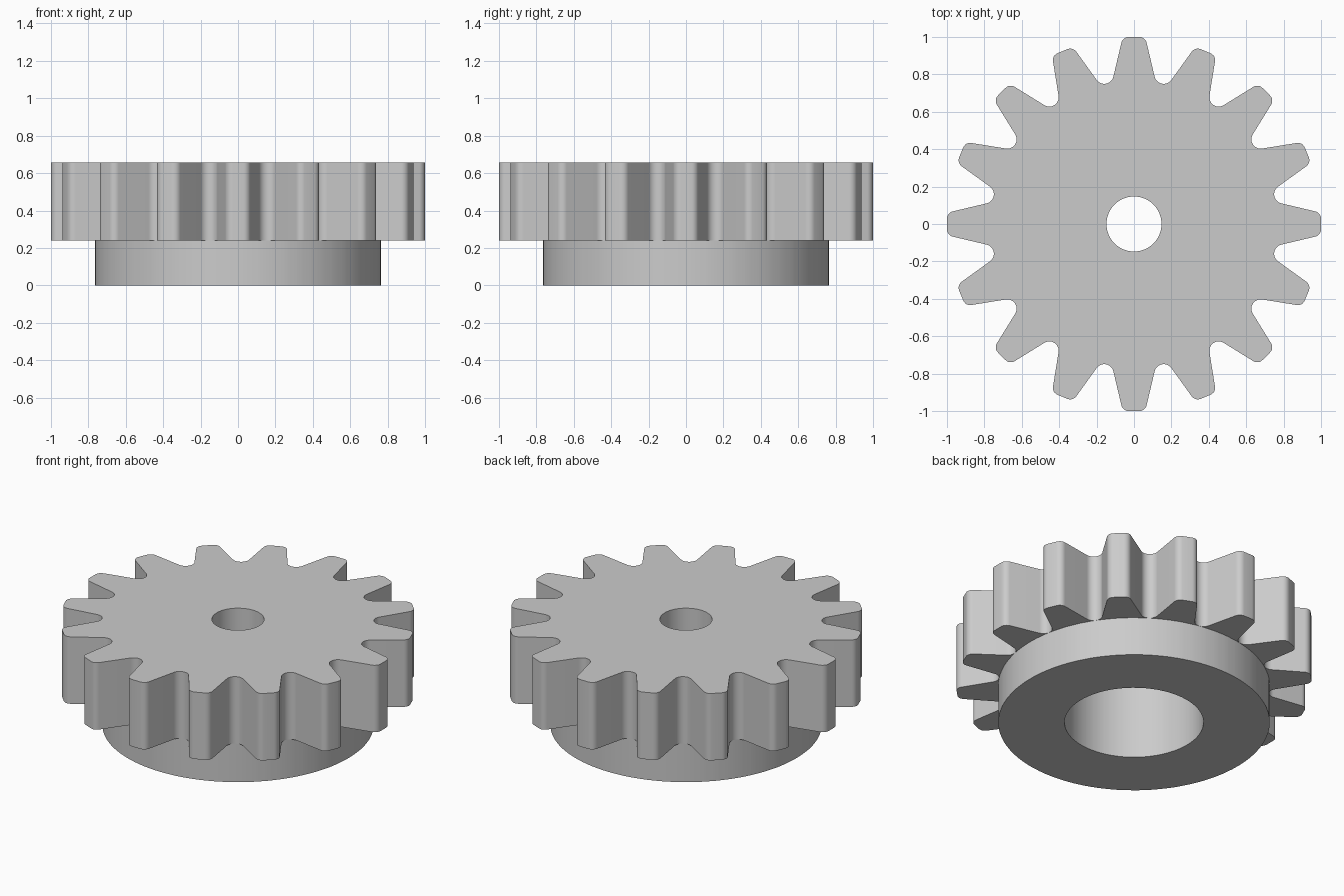
import bpy
import bmesh
from math import atan2, cos, hypot, pi, radians, sin

if "Cube" in bpy.data.objects:
    bpy.data.objects.remove(bpy.data.objects["Cube"], do_unlink=True)

TEETH = 16
PITCH = 2 * pi / TEETH
SLOPE = 0.24            # widening of a tooth towards its root
LEAN = atan2(SLOPE, 1)  # tilt of the flank normal from the tangent
HUB_Z, FLOOR_Z, TOP_Z = 0.24, 0.49, 0.656
HUB_R, RECESS_R, BORE_R = 0.764, 0.391, 0.147

grey = bpy.data.materials.new("plain grey")
grey.use_nodes = True
colour = (0.6, 0.6, 0.6, 1)
grey.diffuse_color = colour
grey.node_tree.nodes["Principled BSDF"].inputs["Base Color"].default_value = colour


def arc(cx, cy, r, start, end, steps):
    """Points along an arc, both ends included."""
    span = (end - start) / steps
    return [(cx + r * cos(start + span * i), cy + r * sin(start + span * i))
            for i in range(steps + 1)]


def tooth_half():
    """Half a tooth pointing along +x, from the tip to the middle of the valley."""
    tip_r, root_r = 0.04, 0.05
    tip_x = 1 - tip_r
    tip_y = 0.072 + SLOPE * (0.95 - tip_x) - tip_r * hypot(1, SLOPE)
    tip = arc(tip_x, tip_y, tip_r, 0, pi / 2 - LEAN, 6)
    valley = HUB_R + 0.001 + root_r
    root = arc(valley * cos(PITCH / 2), valley * sin(PITCH / 2), root_r,
               3 * pi / 2 - LEAN, pi + PITCH / 2, 7)
    return tip + root


# Whole outline as polar points: mirrored half teeth, repeated round the wheel
half = [(hypot(x, y), atan2(y, x)) for x, y in tooth_half()]
tooth = [(r, -a) for r, a in reversed(half[:-1])] + half
outline = [(r, a + PITCH * k) for k in range(TEETH) for r, a in tooth]


def ring(z, radius=None):
    """Circle at height z, or the toothed outline when no radius is given."""
    return [((radius or r) * cos(a), (radius or r) * sin(a), z) for r, a in outline]


def loft(name, rings):
    """Skin a series of matching rings with quads."""
    bm = bmesh.new()
    loops = [[bm.verts.new(p) for p in points] for points in rings]
    for a, b in zip(loops, loops[1:]):
        for i in range(len(a)):
            j = (i + 1) % len(a)
            bm.faces.new((a[i], a[j], b[j], b[i]))
    mesh = bpy.data.meshes.new(name)
    bm.to_mesh(mesh)
    bm.free()
    mesh.materials.append(grey)
    obj = bpy.data.objects.new(name, mesh)
    bpy.context.collection.objects.link(obj)
    bpy.ops.object.select_all(action="DESELECT")
    obj.select_set(True)
    bpy.context.view_layer.objects.active = obj
    bpy.ops.object.shade_smooth_by_angle(angle=radians(30))
    return obj


# Toothed wheel with a narrow bore opening into the wide recess below
loft("toothed_wheel", [
    ring(HUB_Z, HUB_R), ring(HUB_Z), ring(TOP_Z),
    ring(TOP_Z, BORE_R), ring(FLOOR_Z, BORE_R),
    ring(FLOOR_Z, RECESS_R), ring(HUB_Z, RECESS_R)])

# Round hub under the wheel, hollowed by the same recess
loft("hub", [
    ring(HUB_Z, RECESS_R), ring(0, RECESS_R),
    ring(0, HUB_R), ring(HUB_Z, HUB_R)])
